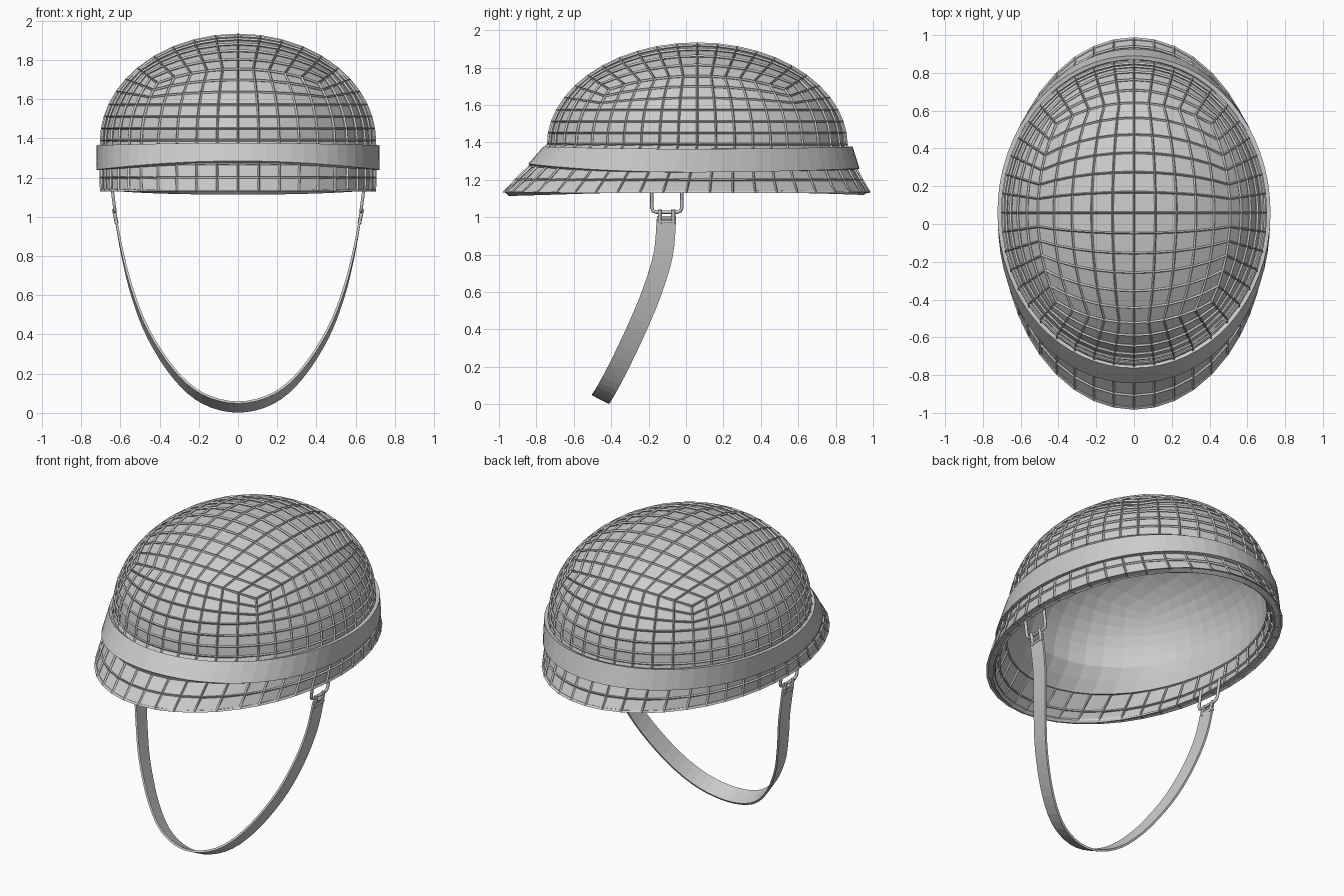
import bpy
from math import sin, cos, tan, acos, atan2, radians, sqrt, pi
from mathutils import Vector

if "Cube" in bpy.data.objects:
    bpy.data.objects.remove(bpy.data.objects["Cube"])

Z0, H = 1.385, 0.535              # dome equator and dome height
NX, NY, ANG = 10, 12, radians(47)  # net cells across the crown patch
# skirt profile: z, half width, front y, back y
SKIRT = [(1.385, .69, -.73, .85), (1.30, .693, -.80, .88),
         (1.22, .693, -.88, .92), (1.12, .692, -.985, .985)]


def surface(th, z, off=0.0):
    """Point on the helmet at azimuth th and height z, pushed out by off."""
    if z >= Z0:
        c = min(1, (z - Z0) / H)
        s = sqrt(1 - c * c)
        hx, yf, yb = SKIRT[0][1:]
        yc, hy = (yf + yb) / 2, (yb - yf) / 2
        return Vector(((hx + off) * s * cos(th), yc + (hy + off) * s * sin(th), z + off * c))
    z = max(z, SKIRT[-1][0])
    for a, b in zip(SKIRT, SKIRT[1:]):
        if z >= b[0]:
            t = (a[0] - z) / (a[0] - b[0])
            hx, yf, yb = [p + (q - p) * t for p, q in zip(a[1:], b[1:])]
            return Vector(((hx + off) * cos(th),
                           (yf + yb) / 2 + ((yb - yf) / 2 + off) * sin(th), z))


def add_mesh(name, verts, faces):
    me = bpy.data.meshes.new(name)
    me.from_pydata([tuple(v) for v in verts], [], faces)
    me.update()
    ob = bpy.data.objects.new(name, me)
    bpy.context.collection.objects.link(ob)
    return ob


def solidify(ob, thickness, offset=-1):
    m = ob.modifiers.new("thickness", 'SOLIDIFY')
    m.thickness, m.offset = thickness, offset


def bridge(a, b, n, closed=True):
    return [(a + i, b + i, b + (i + 1) % n, a + (i + 1) % n)
            for i in range(n if closed else n - 1)]


def helmet_grid(name, off, rows):
    """Square grid crown patch, arched rows, then level rings (z, offset)."""
    verts, faces, polar = [], [], []
    for j in range(NY + 1):
        for i in range(NX + 1):
            d = Vector((tan((2 * i / NX - 1) * ANG), tan((2 * j / NY - 1) * ANG), 1)).normalized()
            th, phi = atan2(d.y, d.x), acos(min(1, d.z))
            polar.append((th, phi))
            verts.append(surface(th, Z0 + H * cos(phi), off))
    W = NX + 1
    for j in range(NY):
        for i in range(NX):
            k = j * W + i
            faces.append((k, k + 1, k + W + 1, k + W))
    loop = ([i for i in range(NX)] + [j * W + NX for j in range(NY)]
            + [NY * W + i for i in range(NX, 0, -1)] + [j * W for j in range(NY, 0, -1)])
    n = len(loop)
    phi_end = acos((1.57 - Z0) / H)
    start = len(verts)
    for r in (1, 2, 3):
        for k in loop:
            th, phi = polar[k]
            verts.append(surface(th, Z0 + H * cos(phi + (phi_end - phi) * r / 3), off))
    for z, o in rows:
        verts += [surface(polar[k][0], z, o) for k in loop]
    for i in range(n):
        q = (i + 1) % n
        faces.append((loop[i], start + i, start + q, loop[q]))
    for r in range(2 + len(rows)):
        faces += bridge(start + r * n, start + (r + 1) * n, n)
    return add_mesh(name, verts, faces)


# steel shell
LEVELS = [1.51, 1.45, 1.39, 1.33, 1.27, 1.20, 1.135]
shell = helmet_grid("helmet_shell", 0, [(z, 0) for z in LEVELS])
solidify(shell, 0.03)

# camouflage net, folded under the rim
net = helmet_grid("helmet_net", .006, [(z, .006) for z in LEVELS]
                  + [(1.135, -.035), (1.17, -.04), (1.25, -.04)])
wire = net.modifiers.new("cords", 'WIREFRAME')
wire.thickness, wire.offset, wire.use_even_offset = 0.017, 0, False

# band round the helmet, lower edge lifted at the front and back
N = 64
top, low = [], []
for i in range(N):
    th = 2 * pi * i / N
    s = sin(th)
    top.append(surface(th, 1.365 + .012 * s * s, .032 + .006 * s))
    low.append(surface(th, 1.24 + (.045 if s < 0 else .02) * s * s, .028))
band = add_mesh("helmet_band", top + low, bridge(0, N, N))
solidify(band, 0.022)


# chin strap: half path (x, y, z), smoothed and mirrored
def catmull(pts, steps):
    out = []
    for i in range(1, len(pts) - 2):
        p0, p1, p2, p3 = pts[i - 1:i + 3]
        for k in range(steps):
            t = k / steps
            out.append(.5 * (2 * p1 + (p2 - p0) * t + (2 * p0 - 5 * p1 + 4 * p2 - p3) * t * t
                             + (3 * p1 - p0 - 3 * p2 + p3) * t ** 3))
    return out + [pts[-2]]


half = [Vector(p) for p in [(.63, -.10, 1.1), (.622, -.105, .99), (.587, -.122, .8),
                            (.535, -.182, .6), (.455, -.265, .4), (.325, -.36, .2),
                            (.18, -.427, .075)]]
flip = Vector((-1, 1, 1))
path = catmull(half + [Vector((0, -.455, .03))] + [p * flip for p in reversed(half)], 4)
lean = [(1.0, 0), (.8, 10), (.6, 19), (.4, 23), (.2, 26), (0, 27)]
left, right = [], []
for p in path:
    a = 0
    for (z1, a1), (z2, a2) in zip(lean, lean[1:]):
        if z2 <= p.z <= z1:
            a = radians(a1 + (a2 - a1) * (z1 - p.z) / (z1 - z2))
    w = Vector((0, cos(a), -sin(a))) * .052
    left.append(p - w)
    right.append(p + w)
strap = add_mesh("chin_strap", left + right, bridge(0, len(path), len(path), False))
solidify(strap, 0.012, 0)


# strap hardware
def tube(name, pts, radius, closed=False):
    cu = bpy.data.curves.new(name, 'CURVE')
    cu.dimensions, cu.bevel_depth, cu.bevel_resolution = '3D', radius, 1
    cu.use_fill_caps = True
    sp = cu.splines.new('POLY')
    sp.points.add(len(pts) - 1)
    for sp_pt, p in zip(sp.points, pts):
        sp_pt.co = (*p, 1)
    sp.use_cyclic_u = closed
    ob = bpy.data.objects.new(name, cu)
    bpy.context.collection.objects.link(ob)


for side, tag in ((1, "left"), (-1, "right")):
    # wire hanger loop hooked under the rim
    yz = [(-.183, 1.17), (-.183, 1.05), (-.175, 1.033), (-.16, 1.027),
          (-.045, 1.027), (-.03, 1.033), (-.022, 1.05), (-.022, 1.17)]
    tube("hanger_loop_" + tag,
         [(side * (.627 + .13 * (z - 1.027)), y, z) for y, z in yz], .009)
    # small clip joining the strap to the loop
    for k, y in enumerate((-.14, -.068)):
        tube(f"clip_prong_{tag}_{k}", [(side * .619, y, .965), (side * .634, y, 1.04)], .011)
    for k, z in enumerate((.975, 1.0)):
        tube(f"clip_bar_{tag}_{k}", [(side * .624, -.155, z), (side * .624, -.053, z)], .008)
